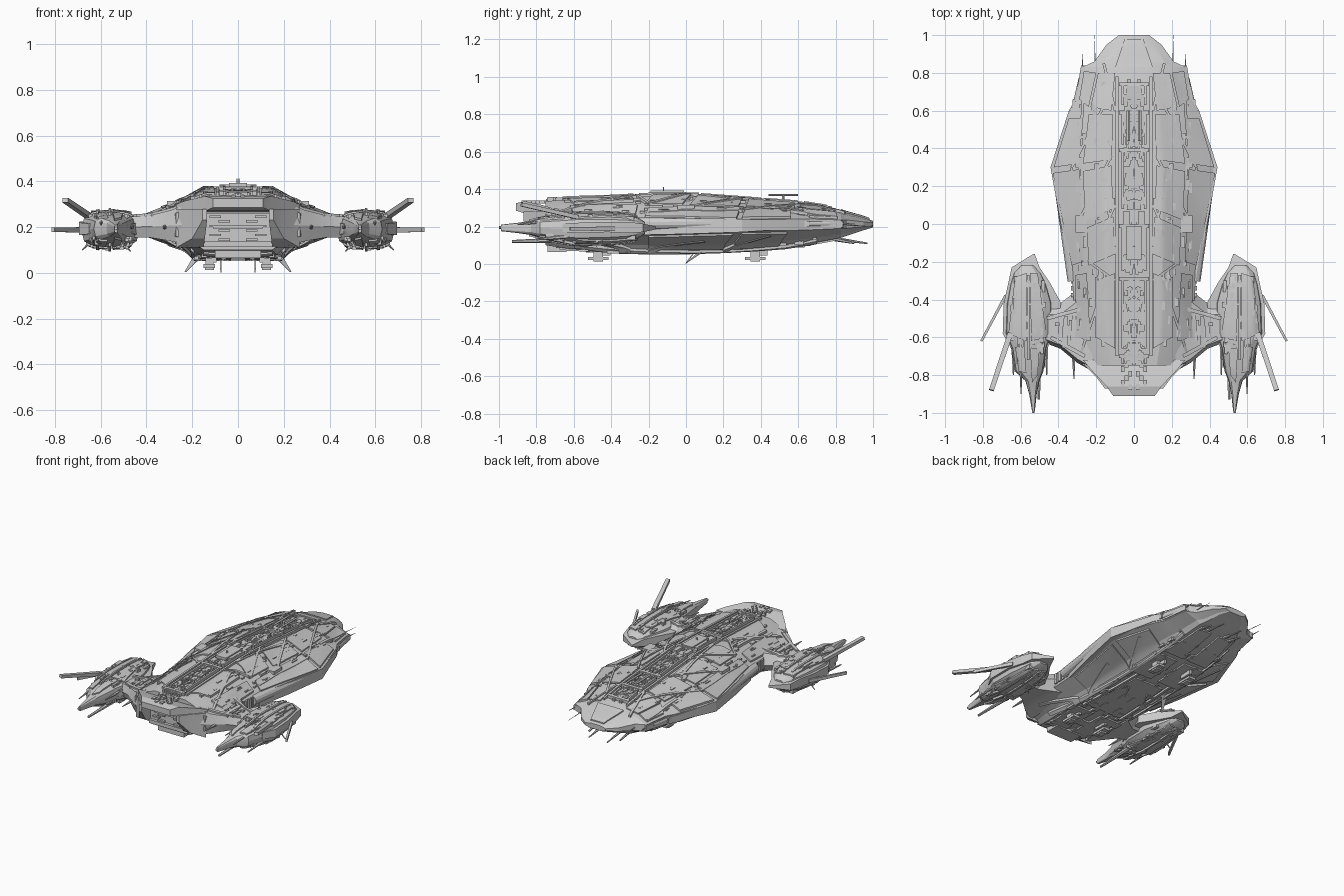
import bpy, bmesh, math, random
from mathutils import Vector
from mathutils.bvhtree import BVHTree

random.seed(7)

def finish(name, bm, mirror=True, angle=22):
    bmesh.ops.recalc_face_normals(bm, faces=bm.faces[:])
    me = bpy.data.meshes.new(name)
    bm.to_mesh(me)
    tree = BVHTree.FromBMesh(bm)
    bm.free()
    ob = bpy.data.objects.new(name, me)
    bpy.context.collection.objects.link(ob)
    bpy.ops.object.select_all(action='DESELECT')
    bpy.context.view_layer.objects.active = ob
    ob.select_set(True)
    bpy.ops.object.shade_smooth_by_angle(angle=math.radians(angle))
    if mirror:
        ob.modifiers.new("mirror", 'MIRROR').use_mirror_merge = False
    return tree

def skin(bm, rings):
    """Join rings of points into a closed loft."""
    vs = [[bm.verts.new(p) for p in r] for r in rings]
    n = len(vs[0])
    for a, b in zip(vs, vs[1:]):
        for i in range(n):
            bm.faces.new((a[i], a[(i + 1) % n], b[(i + 1) % n], b[i]))
    bm.faces.new(vs[0])
    bm.faces.new(vs[-1][::-1])

def loft(name, rings, mirror=True, angle=22):
    bm = bmesh.new()
    skin(bm, rings)
    return finish(name, bm, mirror, angle)

def rect(x0, x1, y, z0, z1):
    return [(x0, y, z0), (x1, y, z0), (x1, y, z1), (x0, y, z1)]

def block(bm, c, s):
    x, y, z = c
    a, b, h = s[0] / 2, s[1] / 2, s[2] / 2
    skin(bm, [rect(x - a, x + a, y - b, z - h, z + h), rect(x - a, x + a, y + b, z - h, z + h)])

def boxes(name, items, mirror=True):
    bm = bmesh.new()
    for c, s in items:
        block(bm, c, s)
    finish(name, bm, mirror)

def beams(name, items, sides=6):
    """Tapered rods: start, end, start radius, end radius, flattening in z."""
    bm = bmesh.new()
    for a, b, r0, r1, flat in items:
        a, b = Vector(a), Vector(b)
        d = (b - a).normalized()
        u = d.cross(Vector((0, 0, 1)) if abs(d.z) < .9 else Vector((1, 0, 0))).normalized()
        v = d.cross(u)
        ts = [math.tau * (i + .5) / sides for i in range(sides)]
        skin(bm, [[p + u * (r * math.cos(t)) + v * (r * flat * math.sin(t)) for t in ts]
                  for p, r in ((a, r0), (b, r1))])
    finish(name, bm)

def surf(tree, x, y, up):
    hit = tree.ray_cast(Vector((x, y, up * 2)), Vector((0, 0, -up)))[0]
    return (hit or tree.find_nearest(Vector((x, y, .2 + up * .05)))[0]).z

def plates(name, tree, quads, h=.008, up=1, n=7, mirror=True):
    """Raised armour panels draped over a surface from four plan corners."""
    bm = bmesh.new()
    for q in quads:
        a, b, c, d = [Vector(p) for p in q]
        g = []
        for i in range(n + 1):
            row = []
            for j in range(n + 1):
                p = a.lerp(b, i / n).lerp(d.lerp(c, i / n), j / n)
                row.append(bm.verts.new((p.x, p.y, surf(tree, p.x, p.y, up) + up * h)))
            g.append(row)
        fs = [bm.faces.new((g[i][j], g[i + 1][j], g[i + 1][j + 1], g[i][j + 1]))
              for i in range(n) for j in range(n)]
        e = bmesh.ops.extrude_face_region(bm, geom=fs)['geom']
        bmesh.ops.translate(bm, vec=(0, 0, -up * (h + .008)),
                            verts=[v for v in e if isinstance(v, bmesh.types.BMVert)])
    finish(name, bm, mirror)

def ridges(name, tree, paths, w=.012, h=.01, up=1):
    quads = []
    for a, b in paths:
        a, b = Vector(a), Vector(b)
        s = Vector((a.y - b.y, b.x - a.x)).normalized() * w / 2
        quads.append((a - s, b - s, b + s, a + s))
    plates(name, tree, quads, h, up, 8)

def greebles(name, tree, xr, yr, count, up=1, size=.03, lift=.008):
    items = []
    for _ in range(count):
        x, y = random.uniform(*xr), random.uniform(*yr)
        s = (random.uniform(.2, .7) * size, random.uniform(.4, 1.8) * size, random.uniform(.3, 1) * lift * 2)
        items.append(((x, y, surf(tree, x, y, up)), s))
    boxes(name, items)

# main hull: y, top w/z, shoulder w/z, edge w, edge high/low z, belly w/z
hull_sections = [
    (1.0, .03, .23, .06, .225, .08, .22, .205, .05, .195),
    (.95, .05, .25, .11, .24, .145, .225, .20, .09, .18),
    (.86, .08, .275, .16, .262, .21, .235, .19, .13, .15),
    (.83, .09, .285, .19, .268, .275, .235, .19, .15, .14),
    (.66, .12, .312, .22, .287, .305, .24, .182, .17, .108),
    (.6, .13, .32, .23, .293, .34, .24, .18, .18, .098),
    (.3, .15, .343, .27, .303, .435, .235, .18, .19, .075),
    (0, .15, .365, .25, .315, .38, .24, .17, .19, .065),
    (-.23, .15, .36, .245, .31, .33, .245, .16, .19, .065),
    (-.4, .15, .35, .24, .31, .32, .245, .16, .19, .07),
    (-.62, .14, .343, .22, .31, .32, .25, .16, .17, .08),
    (-.75, .12, .336, .19, .31, .27, .26, .16, .15, .10)]
rings = []
for y, wt, zt, ws, zs, we, zh, zl, wb, zb in hull_sections:
    t = .22
    chine = (wb + (we - wb) * t, zb + (zl - zb) * .38)
    half = [(wt, zt), (ws, zs), (we, zh), (we, zl), chine, (wb, zb)]
    rings.append([(x, y, z) for x, z in half] + [(-x, y, z) for x, z in reversed(half)])
hull = loft("main_hull", rings, False, 15)

# stern roof, bay walls and inset thruster bay
loft("stern_roof", [rect(-.27, .27, -.72, .265, .30), rect(-.23, .23, -.77, .265, .315),
                    rect(-.145, .145, -.86, .27, .335), rect(-.11, .11, -.91, .285, .325)], False)
loft("stern_bay_wall", [rect(.15, .27, -.74, .11, .28), rect(.145, .2, -.81, .15, .28),
                        rect(.135, .155, -.87, .23, .28)])
boxes("stern_bay_frame", [((0, -.76, .27), (.32, .06, .02)), ((0, -.755, .125), (.3, .03, .025)),
                          ((0, -.69, .085), (.2, .1, .04)), ((0, -.755, .2), (.22, .02, .012))], False)
boxes("stern_bay_details", [((.06 + .04 * (i % 2), -.755, .145 + .02 * i), (.05, .02, .01)) for i in range(6)])

# armour panels on the back and flanks
plates("shoulder_armor", hull, [
    [(.10, .80), (.19, .80), (.23, .62), (.12, .60)],
    [(.11, .58), (.24, .58), (.27, .32), (.12, .34)],
    [(.12, .31), (.27, .28), (.26, .02), (.11, .08)],
    [(.11, .04), (.25, -.02), (.24, -.22), (.10, -.16)],
    [(.10, -.26), (.20, -.30), (.20, -.60), (.10, -.66)]], .009)
plates("flank_armor", hull, [
    [(.20, .80), (.265, .81), (.29, .66), (.24, .62)],
    [(.27, .56), (.345, .56), (.425, .30), (.29, .32)],
    [(.29, .29), (.43, .27), (.33, -.22), (.27, -.2)],
    [(.25, -.26), (.31, -.27), (.31, -.6), (.23, -.62)]], .012)
plates("nose_plate", hull, [[(-.10, .83), (.10, .83), (.05, .98), (-.05, .98)]], .008, mirror=False)
ridges("back_ridges", hull, [((.09, .78), (.09, -.7)), ((.11, .72), (.33, .3)), ((.12, .36), (.29, .02)),
    ((.33, .3), (.3, -.2)), ((.1, .1), (.24, -.2)), ((.24, -.2), (.1, -.3)), ((.15, -.3), (.28, -.68)),
    ((.2, -.28), (.2, -.6)), ((.16, .85), (.1, .6)), ((.26, .8), (.28, .5)), ((.1, -.16), (.17, .3))], .014, .015)

# spine channel with machinery
for i, (y0, y1) in enumerate([(.75, .63), (.6, .42), (.4, .08), (0, -.25), (-.28, -.66), (-.69, -.88)]):
    ridges("spine_rail_%d" % i, hull, [((.06, y0), (.06, max(y1, -.74)))], .012, .02)
    plates("spine_crossbar_%d" % i, hull, [[(-.08, y0), (.08, y0), (.08, y0 - .02), (-.08, y0 - .02)]],
           .02, mirror=False, n=3)
    greebles("spine_machinery_%d" % i, hull, (0, .05), (max(y1, -.72), y0), int(180 * (y0 - y1)), 1, .035, .016)
boxes("spine_dome", [((0, -.1, .37), (.12, .13, .03)), ((0, -.1, .385), (.08, .18, .016)),
                     ((.04, .03, .37), (.03, .08, .025))])
greebles("back_details", hull, (.1, .26), (-.65, .75), 50, 1, .035, .012)
greebles("flank_details", hull, (.26, .3), (-.6, .7), 30, 1, .035, .014)
boxes("stern_roof_details", [((.02 + .02 * (i % 3), -.72 - .024 * i, .332), (.02, .03, .016)) for i in range(7)])

# side sponsons along the hull edge
loft("side_strake", [rect(.24, .28, .84, .195, .23), rect(.27, .31, .66, .19, .232), rect(.3, .345, .6, .19, .232),
                     rect(.36, .442, .3, .17, .24), rect(.3, .388, 0, .16, .245), rect(.28, .335, -.24, .155, .245)])
beams("side_conduit", [((.40, .25, .22), (.318, -.3, .215), .03, .035, 1),
                       ((.28, .77, .215), (.335, .53, .215), .014, .014, 1)], 12)
boxes("side_vents", [((.32, -.27 - .035 * i, .21), (.026, .022, .07)) for i in range(4)] +
      [((.29, .62, .215), (.07, .08, .03)), ((.28, 0, .3), (.06, .09, .03))])

# belly hatch, ribs and machinery
plates("belly_hatch", hull, [[(-.11, .15), (.11, .15), (.13, -.3), (-.13, -.3)]], .01, -1, mirror=False)
plates("belly_armor", hull, [
    [(.03, .8), (.13, .8), (.17, .5), (.03, .5)], [(.20, .5), (.33, .54), (.40, .3), (.21, .25)],
    [(.21, .2), (.39, .25), (.32, -.2), (.21, -.2)], [(.03, .46), (.18, .46), (.18, .2), (.03, .2)],
    [(.03, -.36), (.17, -.36), (.15, -.68), (.03, -.68)]], .01, -1)
ridges("belly_ridges", hull, [((.18, .7), (.2, -.6)), ((.2, .2), (.33, .45)), ((.13, .2), (.15, -.32)),
                              ((.2, -.2), (.3, .1)), ((.2, -.3), (.28, -.6))], .016, .014, -1)
greebles("belly_details", hull, (.01, .2), (-.7, .7), 70, -1, .04, .014)

# wing stubs reaching to the nacelles
def wing_ring(x, y0, y1, z0, z1):
    m = (z0 + z1) / 2
    return [(x, y0, m), (x, y0 - .06, z1), (x, y1 + .02, z1), (x, y1, m), (x, y1 + .02, z0), (x, y0 - .06, z0)]
wing = loft("wing_stub", [wing_ring(.22, -.27, -.78, .12, .30), wing_ring(.30, -.35, -.735, .14, .272),
                          wing_ring(.39, -.42, -.66, .155, .25), wing_ring(.47, -.42, -.63, .155, .245)])
ridges("wing_ridges", wing, [((.28, -.45), (.46, -.5)), ((.26, -.7), (.44, -.6)), ((.36, -.49), (.36, -.64))], .02, .01)
greebles("wing_details", wing, (.28, .44), (-.63, -.49), 14, 1, .035, .012)

# engine nacelles
def oval(y, x0, x1, z0, z1, n=12):
    cx, cz, a, b = (x0 + x1) / 2, (z0 + z1) / 2, (x1 - x0) / 2, (z1 - z0) / 2
    s = lambda v: math.copysign(abs(v) ** .7, v)
    return [(cx + a * s(math.cos(math.tau * i / n)), y, cz + b * s(math.sin(math.tau * i / n))) for i in range(n)]
nacelle = loft("nacelle_body", [oval(*r) for r in [
    (-.22, .53, .60, .16, .225), (-.26, .49, .64, .135, .25), (-.32, .46, .66, .12, .262), (-.42, .43, .68, .112, .268),
    (-.58, .43, .685, .108, .268), (-.66, .46, .65, .12, .258), (-.78, .48, .63, .14, .245),
    (-.83, .5, .575, .155, .23), (-.9, .515, .555, .165, .22), (-.99, .525, .54, .175, .21)]])
loft("nacelle_leading_blade", [rect(.525, .535, -.16, .185, .20), rect(.50, .648, -.23, .17, .215),
     rect(.445, .665, -.31, .165, .225), rect(.385, .69, -.42, .17, .225), rect(.42, .695, -.58, .165, .22),
     rect(.46, .65, -.66, .17, .215)])
for up, word in ((1, "top"), (-1, "bottom")):
    plates("nacelle_%s_armor" % word, nacelle, [
        [(.51, -.26), (.55, -.26), (.545, -.62), (.46, -.6)], [(.57, -.26), (.63, -.28), (.665, -.58), (.57, -.62)],
        [(.5, -.66), (.55, -.66), (.54, -.84), (.51, -.8)], [(.58, -.65), (.63, -.65), (.61, -.78), (.57, -.79)]], .009, up)
    greebles("nacelle_%s_details" % word, nacelle, (.47, .65), (-.74, -.28), 55, up, .035, .014)
    ridges("nacelle_%s_rail" % word, nacelle, [((.56, -.27), (.56, -.72)), ((.61, -.3), (.615, -.7))], .012, .015, up)

# trailing spikes, radiator fins
beams("nacelle_spikes", [
    ((.465, -.6, .2), (.462, -.80, .2), .014, .003, 1), ((.64, -.6, .15), (.638, -.8, .13), .014, .004, 1),
    ((.6, -.65, .24), (.598, -.9, .21), .014, .003, 1), ((.5, -.6, .13), (.505, -.93, .12), .016, .008, 1),
    ((.32, -.68, .2), (.318, -.82, .2), .012, .003, 1), ((.533, -.75, .19), (.533, -1.0, .195), .03, .008, .9),
    ((.5, -.45, .13), (.47, -.48, .095), .008, .003, 1), ((.64, -.45, .14), (.68, -.45, .1), .006, .003, 1)])
beams("radiator_fins", [((.68, -.38, .188), (.808, -.62, .188), .011, .009, 1.5),
                        ((.655, -.58, .25), (.755, -.88, .318), .02, .018, .8)], 4)

# landing gear and ventral fins
for y in (-.47, .37):
    boxes("landing_gear", [((.125, y, .055), (.035, .05, .06)), ((.125, y, .03), (.05, .11, .016)),
                           ((.125, y, .02), (.04, .05, .016)), ((.105, y + .02, .06), (.02, .09, .03))])
beams("ventral_fins", [((.17, .1, .08), (.23, .0, .004), .03, .006, .15),
                       ((.075, .05, .07), (.075, .0, .004), .006, .003, 1)], 4)

# nose guns and antennas
beams("nose_guns", [((.07, .76, .14), (.07, .97, .11), .012, .004, 1), ((.12, .75, .14), (.12, .9, .112), .012, .006, 1),
                    ((.27, .8, .215), (.275, .9, .215), .005, .0015, 1), ((.205, .84, .21), (.21, 1.0, .2), .003, .001, 1)])
beams("dorsal_antenna", [((.03, .52, .32), (.03, .52, .37), .008, .008, 1), ((.03, .44, .368), (.03, .6, .368), .01, .01, .6),
                         ((.004, -.12, .38), (.004, -.12, .412), .003, .002, 1)])
